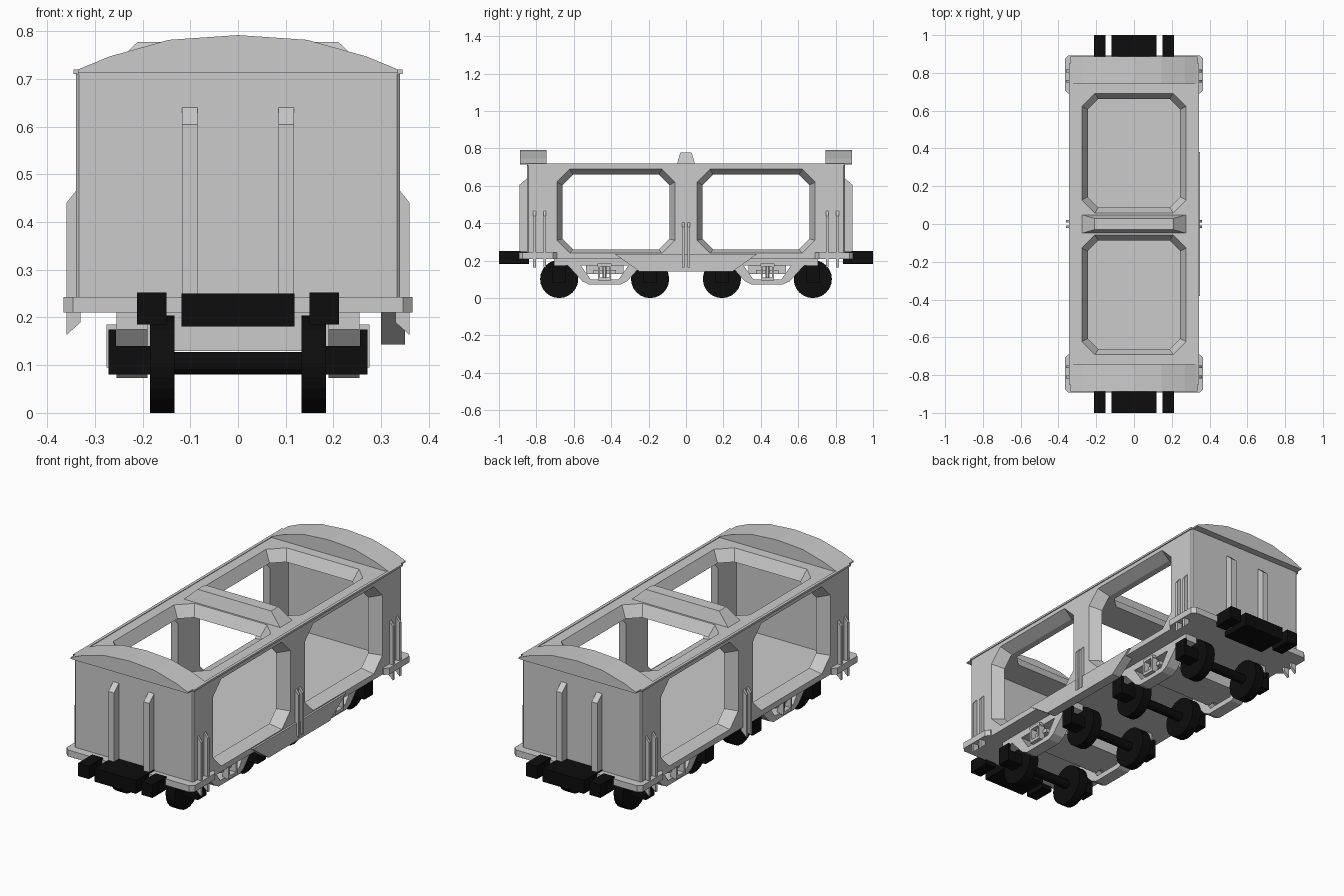
import bpy, bmesh, math
from mathutils import Vector

if "Cube" in bpy.data.objects:
    bpy.data.objects.remove(bpy.data.objects["Cube"])

black = bpy.data.materials.new("black")
black.diffuse_color = (0.004, 0.004, 0.004, 1)
black.use_nodes = True
black.node_tree.nodes["Principled BSDF"].inputs["Base Color"].default_value = black.diffuse_color


def prism(name, pts, axis, a, b, pts2=None, mat=None):
    """Join outline pts at a to pts2 at b along the axis (x: y,z / y: x,z / z: x,y)."""
    def put(p, d):
        return {'x': (d, p[0], p[1]), 'y': (p[0], d, p[1]), 'z': (p[0], p[1], d)}[axis]
    bm = bmesh.new()
    lo = [bm.verts.new(put(p, a)) for p in pts]
    hi = [bm.verts.new(put(p, b)) for p in (pts2 or pts)]
    n = len(lo)
    bm.faces.new(lo)
    bm.faces.new(hi[::-1])
    for i in range(n):
        bm.faces.new((lo[i], lo[(i + 1) % n], hi[(i + 1) % n], hi[i]))
    bmesh.ops.recalc_face_normals(bm, faces=bm.faces)
    me = bpy.data.meshes.new(name)
    bm.to_mesh(me)
    bm.free()
    ob = bpy.data.objects.new(name, me)
    bpy.context.collection.objects.link(ob)
    if mat:
        me.materials.append(mat)
    return ob


def octagon(x0, x1, y0, y1, c):
    return [(x0 + c, y0), (x1 - c, y0), (x1, y0 + c), (x1, y1 - c),
            (x1 - c, y1), (x0 + c, y1), (x0, y1 - c), (x0, y0 + c)]


def box(name, x0, x1, y0, y1, z0, z1, mat=None):
    return prism(name, [(x0, y0), (x1, y0), (x1, y1), (x0, y1)], 'z', z0, z1, mat=mat)


def cyl(name, r, x0, x1, y, z, n, mat):
    ring = [(y + r * math.cos(2 * math.pi * i / n), z + r * math.sin(2 * math.pi * i / n))
            for i in range(n)]
    return prism(name, ring, 'x', x0, x1, mat=mat)


def cut(target, cutter):
    m = target.modifiers.new("cut", 'BOOLEAN')
    m.operation, m.solver, m.object = 'DIFFERENCE', 'EXACT', cutter
    bpy.context.view_layer.objects.active = target
    bpy.ops.object.modifier_apply(modifier=m.name)
    bpy.data.objects.remove(cutter)


# hollow body with tapered side windows and roof openings
body = prism("body_shell", octagon(-.34, .34, -.85, .85, .007), 'z', .21, .717)
cut(body, box("inside", -.28, .28, -.81, .81, .245, .66))
for s in (-1, 1):
    ya, yb = sorted((s * .057, s * .693))
    big = octagon(ya, yb, .238, .692, .07)
    small = octagon(ya + .035, yb - .035, .262, .657, .055)
    for t in (-1, 1):
        cut(body, prism("window", big, 'x', t * .345, t * .275, small))
    cut(body, prism("hatch", octagon(-.278, .278, ya, yb, .07), 'z', .72,
                    .655, octagon(-.242, .242, ya + .033, yb - .033, .055)))

# roof rim and central cross bar
for t in (-1, 1):
    xa, xb = sorted((t * .33, t * .345))
    box("roof_rim", xa, xb, -.85, .85, .71, .72)
prism("roof_cross_bar", [(-.28, -.05), (.28, -.05), (.28, .05), (-.28, .05)], 'z', .712, .778,
      [(-.21, -.03), (.21, -.03), (.21, .03), (-.21, .03)])

# skirt on the right side only
prism("side_skirt", [(-.38, .235), (-.25, .143), (.25, .143), (.38, .235)], 'x', .30, .35)

arc = [(.335, .72), (.27, .747), (.145, .782), (0, .792)]
roof = [(-.335, .713), (.335, .713)] + arc + [(-x, z) for x, z in arc[2::-1]]
rib = [(.33, .19), (.36, .163), (.36, .44), (.34, .465), (.33, .465)]
mid_rib = [(.33, .19), (.36, .163), (.36, .38), (.34, .405), (.33, .405)]

for s in (-1, 1):
    # curved roof end, end platform and struts
    prism("roof_end", roof, 'y', s * .745, s * .887)
    ya, yb = sorted((s * .69, s * .893))
    prism("end_platform", octagon(-.366, .366, ya, yb, .02), 'z', .21, .243)
    for t in (-1, 1):
        prism("end_strut", [(s * .845, .24), (s * .89, .24), (s * .89, .605), (s * .85, .64),
                            (s * .845, .64)], 'x', t * .085, t * .117)
        # side ribs
        for y, p in ((.755, rib), (.81, rib), (.015, mid_rib)):
            prism("side_rib", [(t * x, z) for x, z in p], 'y', s * y - .007, s * y + .007)
        # outer coupler blocks
        xa, xb = sorted((t * .15, t * .212))
        ya, yb = sorted((s * .885, s * 1))
        box("buffer", xa, xb, ya, yb, .185, .252, black)
    ya, yb = sorted((s * .84, s * 1))
    box("coupler", -.118, .118, ya, yb, .181, .25, black)

    # bogie
    c = s * .435
    box("bogie_bolster", -.2, .2, c - .1, c + .1, .13, .21)
    box("bogie_cross_plate", -.25, .25, c - .06, c + .06, .13, .15)
    for t in (-1, 1):
        xa, xb = sorted((t * .19, t * .255))
        box("bogie_top_bar", xa, xb, c - .27, c + .27, .175, .212)
        for d in (-1, 1):
            half = [(.2, .178), (.13, .178), (.075, .1), (0, .1), (0, .073), (.085, .073), (.12, .09)]
            prism("bogie_side_frame", [(c + d * y, z) for y, z in half], 'x', xa, xb)
            ya, yb = sorted((c + d * .025, c + d * .035))
            xc, xd = sorted((t * .24, t * .276))
            box("spring_post", xc, xd, ya, yb, .095, .185)
        box("spring_cap", xc, xd, c - .038, c + .038, .17, .185)
        box("spring_base", xc, xd, c - .028, c + .028, .095, .11)
        cyl_pts = octagon(t * .245 - .011, t * .245 + .011, c - .011, c + .011, .006)
        prism("spring", cyl_pts, 'z', .1, .18)
    # wheelsets
    for d in (-1, 1):
        y = c + d * .243
        cyl("axle", .024, -.25, .25, y, .104, 12, black)
        for t in (-1, 1):
            xa, xb = sorted((t * .133, t * .184))
            cyl("wheel", .102, xa, xb, y, .102, 24, black)
            xa, xb = sorted((t * .184, t * .271))
            box("axle_box", xa, xb, y - .035, y + .035, .08, .14, black)
            xa, xb = sorted((t * .256, t * .271))
            box("axle_box_cover", xa, xb, y - .035, y + .035, .13, .175, black)
